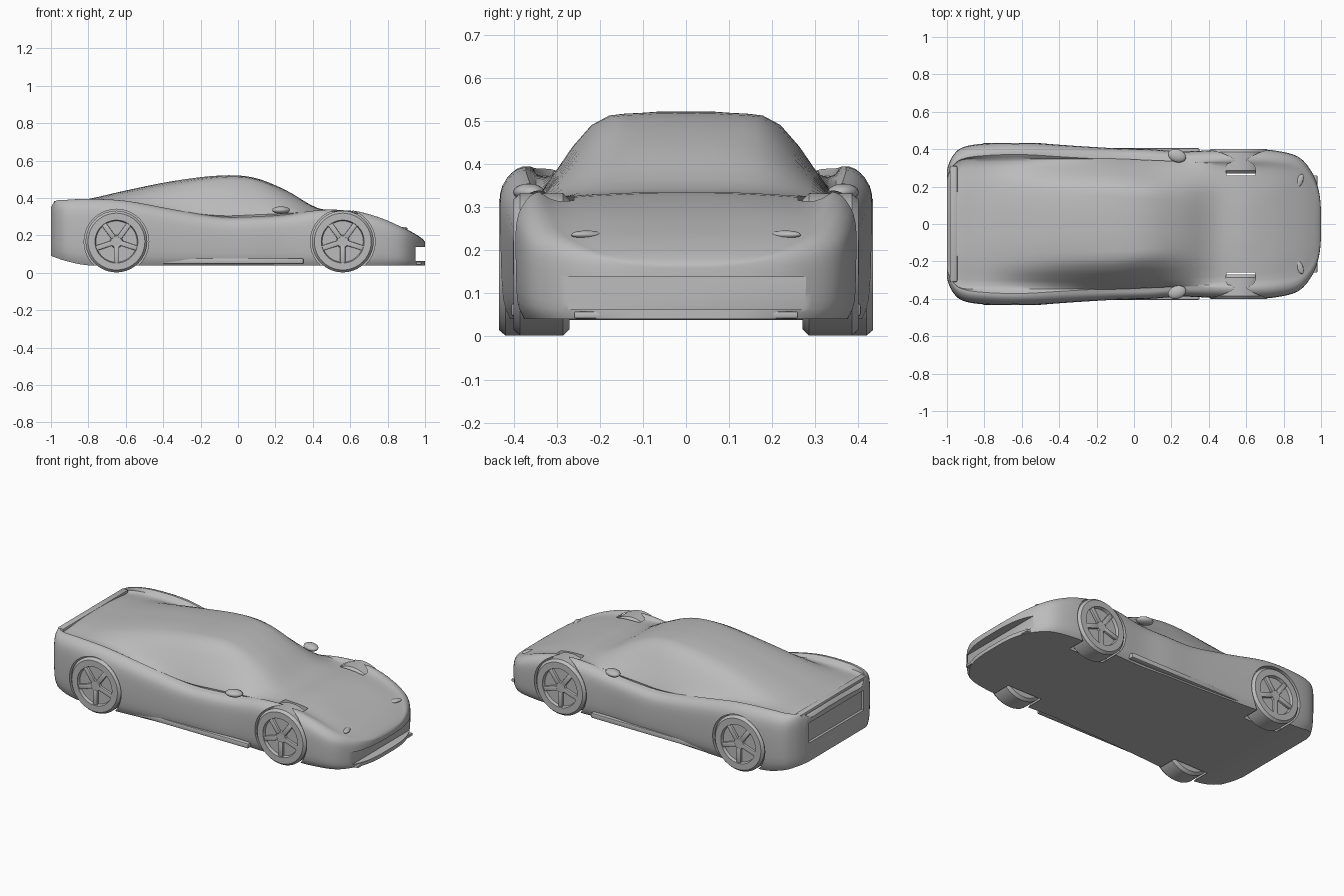
import bpy, bmesh, math
from mathutils import Vector

if "Cube" in bpy.data.objects:
    bpy.data.objects.remove(bpy.data.objects["Cube"], do_unlink=True)

paint = bpy.data.materials.new("plain grey")
paint.use_nodes = True
GREY = (0.5, 0.5, 0.5, 1)
paint.diffuse_color = GREY
paint.node_tree.nodes["Principled BSDF"].inputs["Base Color"].default_value = GREY


def finish(name, bm, angle=35):
    bmesh.ops.recalc_face_normals(bm, faces=bm.faces)
    mesh = bpy.data.meshes.new(name)
    bm.to_mesh(mesh)
    bm.free()
    mesh.materials.append(paint)
    obj = bpy.data.objects.new(name, mesh)
    bpy.context.collection.objects.link(obj)
    smooth(obj, angle)
    return obj


def activate(obj):
    bpy.ops.object.select_all(action="DESELECT")
    obj.select_set(True)
    bpy.context.view_layer.objects.active = obj


def smooth(obj, angle=35):
    activate(obj)
    bpy.ops.object.shade_smooth_by_angle(angle=math.radians(angle))


def spline(points, steps):
    """Curve that passes through every point."""
    pts = [Vector(p) for p in points]
    out = []
    for i in range(len(pts) - 1):
        a, b, c, d = pts[max(i - 1, 0)], pts[i], pts[i + 1], pts[min(i + 2, len(pts) - 1)]
        for s in range(steps):
            t = s / steps
            out.append(b + (c - a) * (t / 2) + (a * 2 - b * 5 + c * 4 - d) * (t * t / 2)
                       + (b * 3 - a - c * 3 + d) * (t ** 3 / 2))
    return out + [pts[-1]]


def box(name, center, size, bevel=0):
    bm = bmesh.new()
    bmesh.ops.create_cube(bm, size=1)
    bmesh.ops.scale(bm, vec=size, verts=bm.verts)
    if bevel:
        bmesh.ops.bevel(bm, geom=bm.edges[:], offset=bevel, segments=2, affect="EDGES", profile=0.5)
    bmesh.ops.translate(bm, vec=center, verts=bm.verts)
    return finish(name, bm)


def lathe(name, profile, center, side, segments=40):
    """Spin (radius, outward offset) points around the y axis."""
    bm = bmesh.new()
    rings = []
    for r, off in profile:
        rings.append([bm.verts.new((center[0] + r * math.cos(math.tau * k / segments),
                                    side * (center[1] + off),
                                    center[2] + r * math.sin(math.tau * k / segments)))
                      for k in range(segments)])
    for a, b in zip(rings, rings[1:]):
        for k in range(segments):
            n = (k + 1) % segments
            bm.faces.new((a[k], a[n], b[n], b[k]))
    bm.faces.new(rings[0])
    bm.faces.new(rings[-1])
    return finish(name, bm)


def cut(obj, cutter):
    mod = obj.modifiers.new("cut", "BOOLEAN")
    mod.operation, mod.solver, mod.object = "DIFFERENCE", "EXACT", cutter
    activate(obj)
    bpy.ops.object.modifier_apply(modifier=mod.name)
    bpy.data.objects.remove(cutter, do_unlink=True)


def blob(name, center, size, tilt=0):
    bpy.ops.mesh.primitive_uv_sphere_add(segments=16, ring_count=8, location=center)
    obj = bpy.context.object
    obj.name, obj.scale, obj.rotation_euler = name, size, (0, 0, tilt)
    obj.data.materials.append(paint)
    smooth(obj, 60)


# Body stations: x, half width, fender top, belt y, belt z, roof edge y, roof edge z, centre z
STATIONS = [
    (-1.0, .29, .35, .22, .345, .1, .35, .35),
    (-.975, .355, .385, .29, .365, .15, .37, .375),
    (-.92, .408, .39, .33, .365, .2, .38, .385),
    (-.8, .43, .395, .33, .37, .22, .385, .395),
    (-.6, .437, .385, .33, .365, .23, .42, .44),
    (-.35, .42, .34, .335, .34, .225, .46, .49),
    (-.1, .405, .3, .34, .325, .22, .49, .52),
    (.08, .4, .3, .33, .33, .2, .485, .51),
    (.25, .388, .31, .325, .33, .2, .42, .445),
    (.43, .395, .335, .31, .325, .2, .34, .345),
    (.6, .4, .335, .3, .322, .2, .327, .332),
    (.75, .393, .298, .29, .29, .19, .295, .295),
    (.88, .358, .242, .27, .24, .18, .242, .243),
    (.955, .27, .2, .2, .2, .13, .202, .203),
    (.99, .17, .175, .12, .177, .07, .178, .178),
    (1.0, .07, .16, .05, .162, .03, .163, .163),
]


def section(row):
    x, w, fender, belt_y, belt_z, edge_y, edge_z, mid_z = row
    low = 0.04 + 0.05 * max(0, -x - 0.85) / 0.15
    h = fender - low
    return spline([(x, w * .94, low), (x, w * .985, low + h * .15), (x, w, low + h * .5),
                   (x, w * .99, low + h * .82), (x, w * .93, low + h * .96), (x, w * .85, fender),
                   (x, belt_y, belt_z), (x, edge_y, edge_z), (x, edge_y / 2, mid_z - (mid_z - edge_z) * .1),
                   (x, 0, mid_z)], 3)


bm = bmesh.new()
columns = [spline(c, 4) for c in zip(*[section(row) for row in STATIONS])]
rings = []
for half in zip(*columns):
    loop = list(half) + [Vector((p.x, -p.y, p.z)) for p in reversed(half[:-1])]
    rings.append([bm.verts.new(p) for p in loop])
for a, b in zip(rings, rings[1:]):
    for k in range(len(a)):
        n = (k + 1) % len(a)
        bm.faces.new((a[k], a[n], b[n], b[k]))
bm.faces.new(rings[0])
bm.faces.new(rings[-1])
body = finish("body", bm)

# Front air intake and rear panel recess
cut(body, box("intake_cutter", (1.0, 0, .1), (.1, .56, .075)))
cut(body, box("panel_cutter", (-1.0, 0, .26), (.03, .52, .12)))

# Wheels in cut arches
TYRE = [(.1, -.13), (.15, -.13), (.165, -.115), (.165, -.015), (.152, 0), (.115, 0),
        (.11, -.018), (.035, -.018), (.03, -.006)]
for place, x, face in (("front", .56, .4), ("rear", -.65, .434)):
    for side, label in ((1, "left"), (-1, "right")):
        hub = (x, face, .167)
        cut(body, lathe("arch_cutter", [(.173, -.14), (.173, .1)], hub, side))
        lathe(f"{place}_{label}_wheel", TYRE, hub, side)
        # Five spokes per wheel
        for k in range(5):
            ang = math.tau * k / 5 + math.pi / 2
            spoke = box(f"{place}_{label}_spoke_{k + 1}", (.07, 0, 0), (.09, .02, .028), .004)
            spoke.location = (x, side * (face - .014), hub[2])
            spoke.rotation_euler = (0, ang, 0)
smooth(body)

# Mirrors, headlights and sills on both sides
for side, label in ((1, "left"), (-1, "right")):
    blob(f"{label}_mirror", (.23, side * .365, .335), (.05, .035, .02), side * -.3)
    blob(f"{label}_headlight", (.885, side * .23, .236), (.018, .04, .01), side * -.4)
    box(f"{label}_sill", (-.04, side * .388, .062), (.78, .035, .03), .006)

# Bumper parts and rear lip
box("front_splitter", (.93, 0, .05), (.1, .52, .016), .004)
box("rear_bumper", (-.975, 0, .135), (.05, .56, .08), .012)
box("rear_lip", (-.965, 0, .375), (.04, .62, .02), .007)
